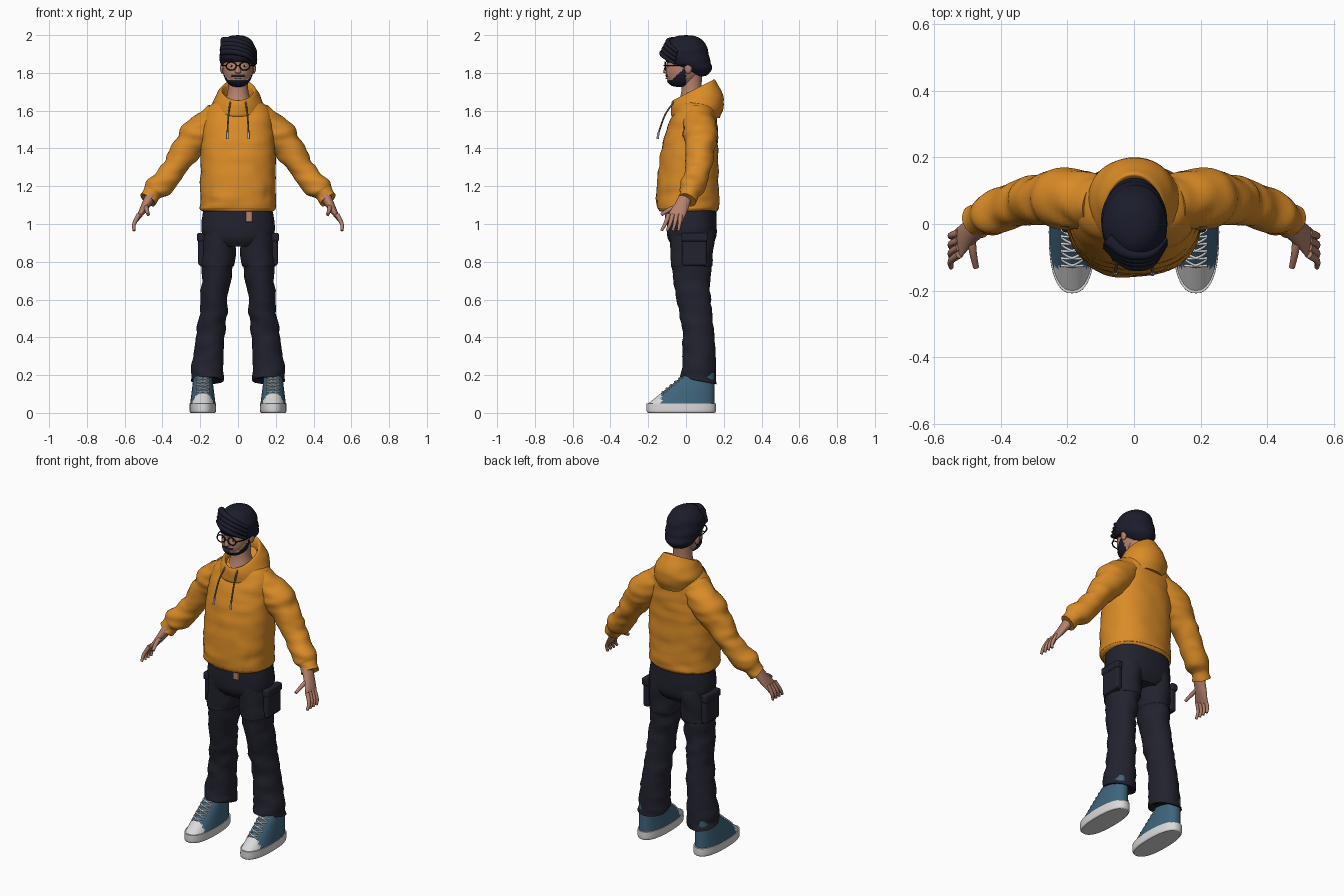
import bpy, bmesh, math
from mathutils import Vector, noise

cube = bpy.data.objects.get("Cube")
if cube:
    bpy.data.objects.remove(cube)


def material(name, red, green, blue):
    made = bpy.data.materials.new(name)
    made.use_nodes = True
    made.diffuse_color = (red, green, blue, 1)
    made.node_tree.nodes["Principled BSDF"].inputs["Base Color"].default_value = made.diffuse_color
    return made


ORANGE = material("hoodie orange", .7, .26, .02)
NAVY = material("trouser navy", .016, .016, .028)
HAIR = material("hair blue black", .011, .012, .024)
SKIN = material("skin", .46, .22, .15)
BLUE = material("canvas blue", .05, .13, .2)
WHITE = material("rubber white", .7, .7, .7)
BLACK = material("frame black", .006, .006, .006)
CORD = material("cord grey brown", .16, .12, .09)
METAL = material("metal grey", .45, .45, .45)


def finish(name, bm, *materials):
    """Turn a bmesh into a named, coloured object."""
    mesh = bpy.data.meshes.new(name)
    bm.to_mesh(mesh)
    bm.free()
    for entry in materials:
        mesh.materials.append(entry)
    bpy.context.collection.objects.link(bpy.data.objects.new(name, mesh))


def spline(rows, steps):
    """Smooth interpolation through rows of numbers."""
    rows = [Vector((*row, 0)[:6]) for row in rows]
    smooth = []
    for index, (start, end) in enumerate(zip(rows, rows[1:])):
        before = rows[max(index - 1, 0)]
        after = rows[min(index + 2, len(rows) - 1)]
        leave, arrive = (end - before) / 2, (after - start) / 2
        for step in range(steps):
            t = step / steps
            ease = t * t * (3 - 2 * t)
            smooth.append(start.lerp(end, ease) + leave * (t * (1 - t) ** 2) - arrive * (t * t * (1 - t)))
    return smooth + [rows[-1]]


def stack(rows, x=0, slant=0):
    """Level sections from (height, half width, half depth, y, tilt)."""
    return [(x + slant * (1 - z), y, z, width, depth, *tilt) for z, width, depth, y, *tilt in rows]


def egg(height, width, depth, half_height, lean):
    """Level sections of an ovoid whose lower half leans along y."""
    angles = [math.pi * (i / 12 - .5) for i in range(13)]
    return [(0, lean * min(math.sin(a), 0) * half_height, height + half_height * math.sin(a),
             width * abs(math.cos(a)) ** .8, depth * abs(math.cos(a)) ** .8) for a in angles]


def loft(name, sections, *materials, sides=32, steps=6, power=2, level=True, fold=0,
         mirror=1, paint=None, push=None):
    """Skin elliptical sections (x, y, z, radius, radius, tilt)."""
    rows = spline([(*s, 0) if len(s) == 5 else s for s in sections], steps)
    centres = [Vector(row[:3]) for row in rows]
    span = (centres[-1] - centres[0]).normalized()
    reference = Vector((1, 0, 0)) if abs(span.y) > .8 else Vector((0, 1, 0))
    bm = bmesh.new()
    rings = []
    for index, (centre, row) in enumerate(zip(centres, rows)):
        across, along = Vector((1, 0, 0)), Vector((0, 1, row[5]))
        if not level:
            tangent = (centres[min(index + 1, len(rows) - 1)] - centres[max(index - 1, 0)]).normalized()
            along = (reference - tangent * reference.dot(tangent)).normalized()
            across = along.cross(tangent)
        ring = []
        for side in range(sides):
            angle = math.tau * side / sides
            x, y = (math.copysign(abs(w) ** (2 / power), w) for w in (math.cos(angle), math.sin(angle)))
            arm = across * (x * max(row[3], .001)) + along * (y * max(row[4], .001))
            point = centre + arm
            out = fold * noise.noise(Vector((point.x * 9, point.y * 9, point.z * 24)))
            if push:
                out += push(point)
            point += arm.normalized() * out
            ring.append(bm.verts.new((point.x * mirror, point.y, point.z)))
        rings.append(ring)
    for low, high in zip(rings, rings[1:]):
        for side in range(sides):
            bm.faces.new((low[side - 1], low[side], high[side], high[side - 1])).smooth = True
    bm.faces.new(rings[0])
    bm.faces.new(rings[-1])
    bmesh.ops.recalc_face_normals(bm, faces=bm.faces)
    if paint:
        for face in bm.faces:
            face.material_index = int(paint(face.calc_center_median()))
    finish(name, bm, *materials)


def tube(name, paint, points, radius, mirror=1, taper=1):
    """Round tube through points, tapering to its end."""
    last = len(points) - 1
    sizes = [radius * (1 + (taper - 1) * i / last) for i in range(len(points))]
    loft(name, [(*p, r, r) for p, r in zip(points, sizes)], paint,
         sides=10, steps=4, level=False, mirror=mirror)


def solid(name, paint, centre, size, bevel=0):
    """Bevelled box, or an ellipsoid when there is no bevel."""
    bm = bmesh.new()
    if bevel:
        bmesh.ops.create_cube(bm, size=1)
    else:
        bmesh.ops.create_uvsphere(bm, u_segments=20, v_segments=12, radius=.5)
    bmesh.ops.scale(bm, vec=size, verts=bm.verts)
    bmesh.ops.translate(bm, vec=centre, verts=bm.verts)
    if bevel:
        bmesh.ops.bevel(bm, geom=bm.edges[:], offset=bevel, segments=3, affect='EDGES', profile=.5)
    for face in bm.faces:
        face.smooth = not bevel
    finish(name, bm, paint)


def pocket(point):
    """Raised front pocket with slanted openings."""
    inside = point.y < 0 and 1.13 < point.z < 1.28
    return .005 if inside and abs(point.x) + .6 * max(0, point.z - 1.2) < .14 else 0


def beard(point):
    """Jaw strip rising to the sideburns, and a moustache."""
    jaw = point.y < 0 and point.z < 1.76 + .9 * max(0, point.y + .08)
    return jaw or (point.y < -.07 and abs(point.z - 1.785) < .006 and abs(point.x) < .035)


# Hoodie body and open hood
loft("hoodie_body", stack([(1.065, .18, .15, .01), (1.08, .2, .16, .01), (1.12, .2, .165, .01),
                           (1.4, .195, .15, .02), (1.6, .17, .11, .05), (1.67, .07, .07, .06)]),
     ORANGE, sides=64, steps=12, power=2.3, fold=.007, push=pocket)
loft("hood", stack([(1.56, .12, .12, .06), (1.62, .14, .14, .06, .3), (1.71, .09, .11, .04, .5),
                    (1.66, .07, .09, .04, .5)]), ORANGE, sides=48, steps=8, fold=.006)

# Neck, head with beard, nose and mouth
loft("neck", stack([(1.62, .08, .08, .03), (1.7, .055, .055, .03), (1.8, .055, .055, .03)]), SKIN)
loft("head", egg(height=1.85, width=.08, depth=.1, half_height=.125, lean=.25), SKIN, HAIR,
     sides=64, power=2.15, paint=beard, push=lambda point: .005 if beard(point) else 0)
loft("nose", stack([(1.797, .008, .006, -.1), (1.805, .016, .018, -.103), (1.85, .008, .006, -.1)]),
     SKIN, sides=16)
solid("mouth", CORD, (0, -.105, 1.77), (.03, .008, .005), bevel=.001)

# Hair cap with a swept fringe
loft("hair_cap", egg(height=1.89, width=.1, depth=.12, half_height=.11, lean=-.55), HAIR,
     sides=64, fold=.008)
for i in range(4):
    height, front = 1.91 + .02 * i, -.12 + .01 * i
    tube(f"hair_lock_{i}", HAIR, [(-.08, front / 2, height), (-.02, front, height),
                                  (.05, front, height - .02), (.095, front / 2, height - .06)], .02, taper=.4)

# Trouser seat and shirt tail
loft("trouser_seat", stack([(.88, .1, .1, .03), (.94, .19, .13, .03), (1.09, .18, .13, .03)]),
     NAVY, sides=48, power=2.4, fold=.004)
solid("shirt_tail", SKIN, (.06, -.1, 1.04), (.034, .02, .06), bevel=.004)

# Glasses bridge
tube("glasses_bridge", BLACK, [(-.01, -.114, 1.84), (0, -.117, 1.84), (.01, -.114, 1.84)], .003)

for side, s in (("left_", 1), ("right_", -1)):
    # Sleeve with gathered cuff
    arm = [(.1, .06, 1.57, .08), (.2, .075, 1.48, .09), (.27, .075, 1.4, .078), (.35, .06, 1.28, .067),
           (.43, .03, 1.19, .064), (.455, .02, 1.16, .054), (.48, .005, 1.13, .05)]
    loft(side + "sleeve", [(*row, row[-1]) for row in arm], ORANGE,
         sides=40, steps=8, level=False, fold=.013, mirror=s)

    # Hand
    loft(side + "palm", [(.46, 0, 1.15, .03, .034), (.5, -.03, 1.08, .02, .04), (.53, -.06, 1.03, .01, .045)],
         SKIN, level=False, mirror=s)
    for i in range(4):
        y = -.13 + .03 * i
        tube(f"{side}finger_{i}", SKIN, [(.525, y * .7, 1.05), (.55, y * .85, 1), (.55, y, .965)],
             .0125, s, taper=.6)
    tube(side + "thumb", SKIN, [(.49, -.02, 1.1), (.485, -.08, 1.08), (.475, -.13, 1.05)], .015, s, taper=.6)

    # Trouser leg with cargo pocket
    loft(side + "trouser_leg",
         stack([(1, .09, .12, .03), (.79, .09, .11, .03), (.77, .083, .104, .03), (.6, .073, .09, .04),
                (.4, .077, .083, .067), (.2, .087, .093, .067, -.2), (.17, .08, .09, .067, -.2),
                (.18, .06, .06, .067, -.2)], x=.09, slant=.09),
         NAVY, sides=40, steps=8, fold=.012, mirror=s)
    solid(side + "cargo_pocket", NAVY, (s * .193, .045, .86), (.036, .13, .16), bevel=.012)
    solid(side + "pocket_flap", NAVY, (s * .196, .045, .93), (.042, .14, .045), bevel=.01)

    # Shoe: flat sole, upper sloping back to the ankle, white toe cap
    foot = .186
    loft(side + "sole", stack([(0, .064, .175, -.025), (.01, .07, .183, -.025), (.05, .07, .183, -.025)], foot),
         WHITE, sides=48, power=2.4, mirror=s)
    rise = [i / 4 for i in range(5)]
    loft(side + "shoe_upper", stack([(.05 + .16 * t, .067 - .02 * t, .175 - .1 * t, .1 * t - .025) for t in rise],
                                    foot), BLUE, WHITE,
         sides=48, power=2.3, mirror=s, paint=lambda point: point.y < -.13)
    for i in range(5):
        y, z = -.125 + .022 * i, .106 + .018 * i
        for d in (1, -1):
            tube(f"{side}lace_{i}_{'outer' if d > 0 else 'inner'}", WHITE,
                 [(foot - .034 * d, y, z - .006), (foot, y, z + .006), (foot + .034 * d, y + .02, z + .006)],
                 .004, s)

    # Ear, eye and brow
    solid(side + "ear", SKIN, (s * .083, .012, 1.825), (.024, .04, .06))
    solid(side + "eye", WHITE, (s * .034, -.086, 1.836), (.028, .02, .016))
    solid(side + "pupil", BLACK, (s * .034, -.094, 1.836), (.012, .008, .012))
    tube(side + "eyebrow", HAIR, [(.014, -.1, 1.86), (.035, -.096, 1.867), (.056, -.082, 1.86)], .005, s)

    # Glasses rim and temple
    bpy.ops.mesh.primitive_torus_add(location=(s * .036, -.11, 1.836), rotation=(math.pi / 2, 0, 0),
                                     major_radius=.026, minor_radius=.0035)
    rim = bpy.context.object
    rim.name = side + "glasses_rim"
    rim.scale.y = .82
    rim.data.materials.append(BLACK)
    bpy.ops.object.shade_smooth()
    tube(side + "glasses_temple", BLACK, [(.062, -.108, 1.84), (.084, -.06, 1.84), (.089, .01, 1.84)], .003, s)

    # Drawstring with metal tip
    tube(side + "drawstring", CORD, [(.04, -.06, 1.65), (.05, -.11, 1.58), (.056, -.146, 1.48)], .0045, s)
    tube(side + "drawstring_tip", METAL, [(.056, -.146, 1.485), (.056, -.15, 1.45)], .0065, s)
